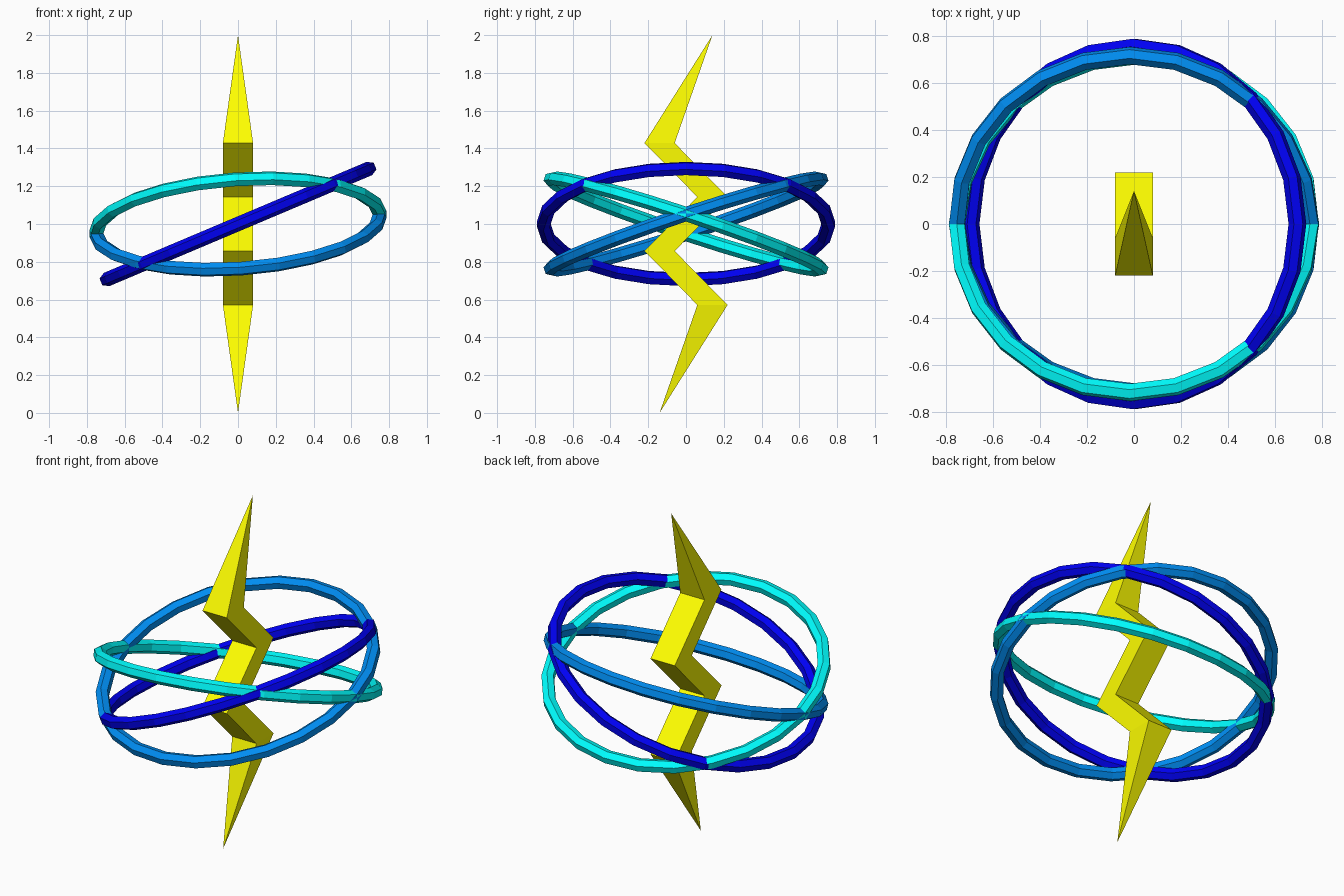
import bpy, bmesh
from math import cos, sin, pi, radians
from mathutils import Matrix, Vector, Euler

if "Cube" in bpy.data.objects:
    bpy.data.objects.remove(bpy.data.objects["Cube"])


def finish(bm, name, color):
    bmesh.ops.recalc_face_normals(bm, faces=bm.faces)
    me = bpy.data.meshes.new(name)
    bm.to_mesh(me)
    bm.free()
    mat = bpy.data.materials.new(name + "_color")
    mat.diffuse_color = (*color, 1)
    mat.use_nodes = True
    mat.node_tree.nodes["Principled BSDF"].inputs["Base Color"].default_value = mat.diffuse_color
    me.materials.append(mat)
    ob = bpy.data.objects.new(name, me)
    bpy.context.collection.objects.link(ob)
    return ob


# Zigzag bolt: square sections lofted between two pointed tips
def bolt():
    bm = bmesh.new()
    half, shift = 0.08, 0.14
    rows = []
    for i in range(4):
        z = (10 - 2 * i) / 7
        yc = -shift if i % 2 == 0 else shift
        rows.append([bm.verts.new((sx * half, yc + sy * half, z))
                     for sx, sy in ((-1, -1), (1, -1), (1, 1), (-1, 1))])
    top = bm.verts.new((0, shift, 2))
    bottom = bm.verts.new((0, -shift, 0))
    for k in range(4):
        n = (k + 1) % 4
        bm.faces.new((top, rows[0][k], rows[0][n]))
        bm.faces.new((bottom, rows[3][n], rows[3][k]))
        for a, b in zip(rows, rows[1:]):
            bm.faces.new((a[k], b[k], b[n], a[n]))
    finish(bm, "lightning_bolt", (1, 1, 0))


# Orbit ring: six-sided tube swept around 24 segments, then tilted
def ring(name, tilt_x, tilt_y, color, major=0.755, minor=0.038, seg=24, sides=6):
    bm = bmesh.new()
    loops = []
    for i in range(seg):
        turn = Matrix.Rotation(2 * pi * i / seg, 3, 'Z')
        loop = []
        for j in range(sides):
            a = 2 * pi * (j + 0.5) / sides
            loop.append(bm.verts.new(
                turn @ Vector((major + minor * cos(a), 0, minor * sin(a)))))
        loops.append(loop)
    for i in range(seg):
        p, q = loops[i], loops[(i + 1) % seg]
        for j in range(sides):
            n = (j + 1) % sides
            bm.faces.new((p[j], q[j], q[n], p[n]))
    ob = finish(bm, name, color)
    ob.location = (0, 0, 1)
    ob.rotation_euler = Euler((radians(tilt_x), radians(tilt_y), 0))


bolt()
ring("dark_blue_ring", 0, -22.9, (0, 0, 0.9))
ring("light_blue_ring", 18.3, -4, (0.0, 0.27, 0.9))
ring("cyan_ring", -18.3, -4, (0, 1, 1))
